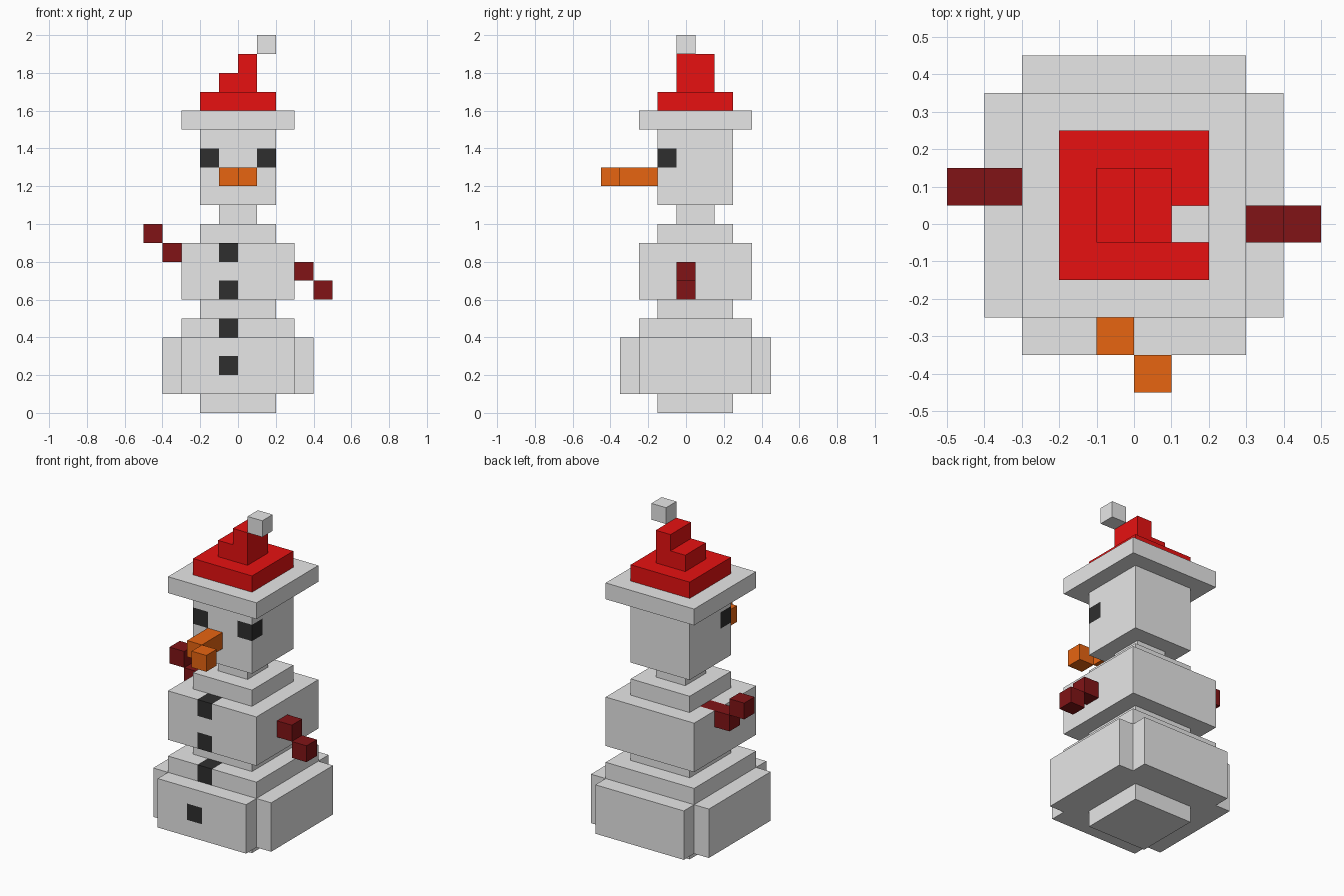
import bpy
import bmesh
from mathutils import Vector

cube = bpy.data.objects.get("Cube")
if cube:
    bpy.data.objects.remove(cube, do_unlink=True)


def material(name, r, g, b):
    m = bpy.data.materials.new(name)
    m.use_nodes = True
    m.diffuse_color = (r, g, b, 1)
    m.node_tree.nodes["Principled BSDF"].inputs["Base Color"].default_value = (r, g, b, 1)
    return m


SNOW = material("snow white", 0.98, 0.98, 0.98)
RED = material("hat red", 1.0, 0.007, 0.007)
ORANGE = material("carrot orange", 1.0, 0.16, 0.007)
BARK = material("dark red bark", 0.22, 0.007, 0.008)
COAL = material("coal black", 0.028, 0.028, 0.028)

CELL = 0.1   # edge of one block
MID_Y = 0.05  # depth of the body axis


def prism(name, outline, z0, z1, mat, inlays=(), inlay_mat=None):
    """Extrude an outline; faces inside an inlay block take the inlay colour."""
    bm = bmesh.new()
    base = bm.faces.new([bm.verts.new((x, y, z0)) for x, y in outline])
    ext = bmesh.ops.extrude_face_region(bm, geom=[base])["geom"]
    bmesh.ops.translate(bm, verts=[v for v in ext if isinstance(v, bmesh.types.BMVert)],
                        vec=(0, 0, z1 - z0))
    bmesh.ops.recalc_face_normals(bm, faces=bm.faces)
    # cut along the sides of every inlay block
    cuts = {(a, round(lo[a] + d, 3)) for lo in inlays for a in range(3) for d in (0, CELL)}
    for axis, value in sorted(cuts):
        no = Vector((0, 0, 0))
        no[axis] = 1
        bmesh.ops.bisect_plane(bm, geom=bm.verts[:] + bm.edges[:] + bm.faces[:],
                               dist=1e-5, plane_co=no * value, plane_no=no)
    for f in bm.faces:
        c = f.calc_center_median()
        if any(all(lo[a] - 1e-4 < c[a] < lo[a] + CELL + 1e-4 for a in range(3)) for lo in inlays):
            f.material_index = 1
    me = bpy.data.meshes.new(name)
    bm.to_mesh(me)
    bm.free()
    me.materials.append(mat)
    if inlay_mat:
        me.materials.append(inlay_mat)
    ob = bpy.data.objects.new(name, me)
    bpy.context.collection.objects.link(ob)
    return ob


def box(name, x, y, z, mat, inlays=(), inlay_mat=None):
    outline = [(x[0], y[0]), (x[1], y[0]), (x[1], y[1]), (x[0], y[1])]
    return prism(name, outline, z[0], z[1], mat, inlays, inlay_mat)


def slab(name, half, z0, z1, mat, inlays=(), inlay_mat=None):
    """Square layer centred on the body axis."""
    return box(name, (-half, half), (MID_Y - half, MID_Y + half), (z0, z1), mat, inlays, inlay_mat)


# Lower snowball: a base, a cross-shaped belly and a stepped top
slab("lower_ball_base", 0.2, 0.0, 0.1, SNOW)
w, n = 0.4, 0.3
cross = [(-n, -w), (n, -w), (n, -n), (w, -n), (w, n), (n, n),
         (n, w), (-n, w), (-n, n), (-w, n), (-w, -n), (-n, -n)]
prism("lower_ball_belly", [(x, y + MID_Y) for x, y in cross], 0.1, 0.4, SNOW,
      [(-0.1, -0.35, 0.2)], COAL)
slab("lower_ball_top", 0.3, 0.4, 0.5, SNOW, [(-0.1, -0.25, 0.4)], COAL)

# Middle snowball with two buttons
slab("waist", 0.2, 0.5, 0.6, SNOW)
chest = slab("chest", 0.3, 0.6, 0.9, SNOW,
             [(-0.1, -0.25, 0.6), (-0.1, -0.25, 0.8), (-0.3, 0.05, 0.8)], COAL)
# the set-in end of the right arm shows in the top of the chest
chest.data.materials.append(BARK)
for f in chest.data.polygons:
    if f.material_index == 1 and f.center.x < -0.15:
        f.material_index = 2
slab("shoulders", 0.2, 0.9, 1.0, SNOW)
slab("neck", 0.1, 1.0, 1.1, SNOW)

# Head with eyes wrapping round the front corners
slab("head", 0.2, 1.1, 1.5, SNOW, [(-0.2, -0.15, 1.3), (0.1, -0.15, 1.3)], COAL)

# Crooked carrot nose
box("nose_root", (-0.1, 0.0), (-0.35, -0.15), (1.2, 1.3), ORANGE)
box("nose_tip", (0.0, 0.1), (-0.45, -0.35), (1.2, 1.3), ORANGE)

# Hat
slab("hat_brim", 0.3, 1.5, 1.6, SNOW)
slab("hat_lower", 0.2, 1.6, 1.7, RED)
slab("hat_middle", 0.1, 1.7, 1.8, RED)
box("hat_peak", (0.0, 0.1), (-0.05, 0.15), (1.8, 1.9), RED)
box("hat_bobble", (0.1, 0.2), (-0.05, 0.05), (1.9, 2.0), SNOW)

# Stick arms: left one drops, right one rises
for side, sign, y, z, step in (("left", 1, -0.05, 0.7, -CELL), ("right", -1, 0.05, 0.8, CELL)):
    for i, part in enumerate(("arm", "hand")):
        xs = sorted((sign * (0.3 + i * CELL), sign * (0.4 + i * CELL)))
        box(f"{side}_{part}", xs, (y, y + CELL), (z + i * step, z + i * step + CELL), BARK)
